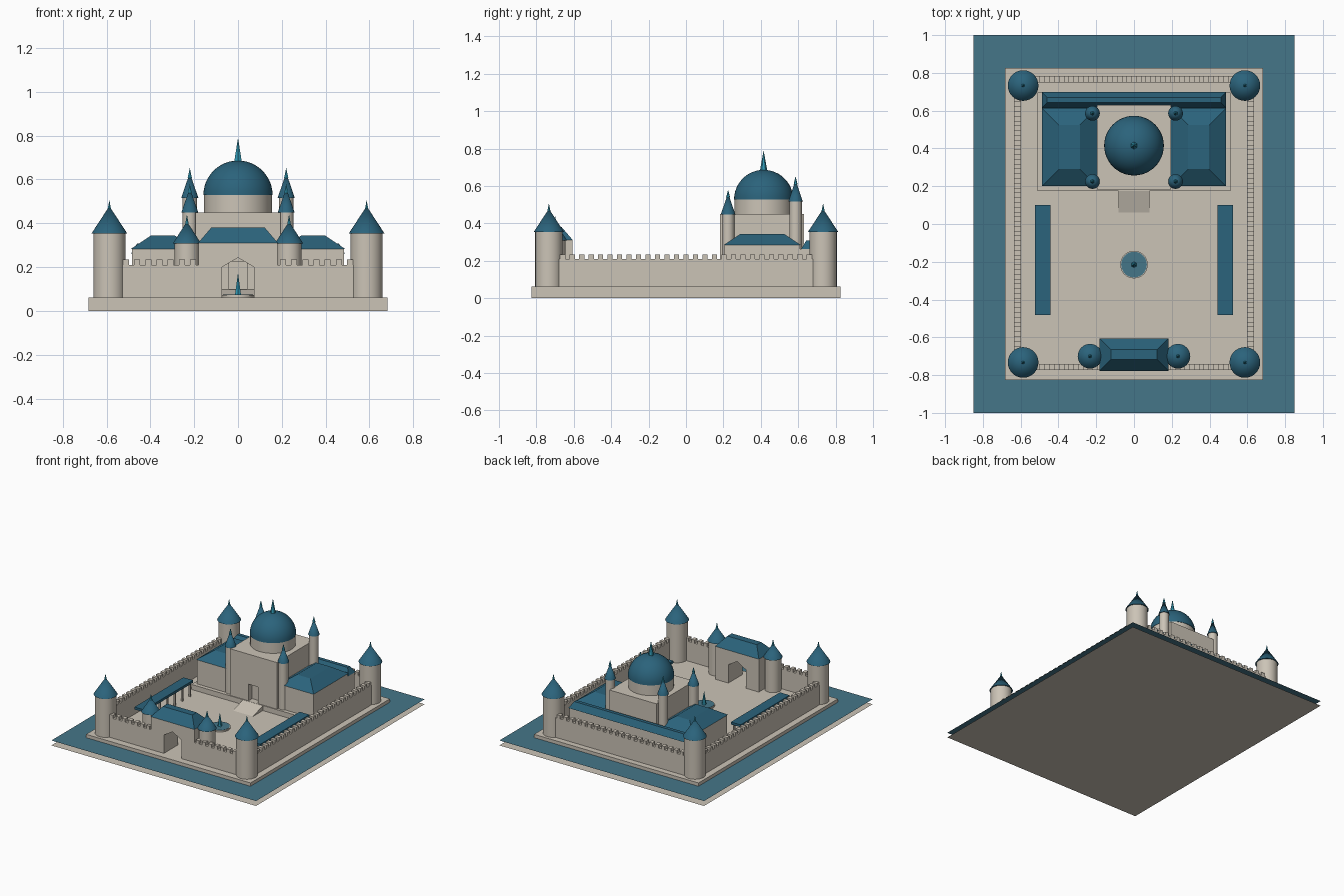
import bpy, bmesh, math
from mathutils import Matrix, Vector

if "Cube" in bpy.data.objects:
    bpy.data.objects.remove(bpy.data.objects["Cube"])


def material(name, rgb):
    m = bpy.data.materials.new(name)
    m.diffuse_color = (*rgb, 1)
    m.use_nodes = True
    m.node_tree.nodes["Principled BSDF"].inputs["Base Color"].default_value = m.diffuse_color
    return m


STONE = material("stone", (0.60, 0.55, 0.47))
ROOF = material("roof_teal", (0.024, 0.125, 0.20))
WATER = material("water_blue", (0.06, 0.18, 0.25))
SPIRE = material("spire_cyan", (0.03, 0.32, 0.46))
FLOOR = 0.062


def finish(name, bm, mat, smooth=False):
    bmesh.ops.recalc_face_normals(bm, faces=bm.faces)
    me = bpy.data.meshes.new(name)
    bm.to_mesh(me)
    bm.free()
    me.materials.append(mat)
    if smooth:
        me.shade_smooth()
        me.set_sharp_from_angle(angle=math.radians(35))
    ob = bpy.data.objects.new(name, me)
    bpy.context.collection.objects.link(ob)
    return ob


def add_box(bm, x0, x1, y0, y1, z0, z1):
    mat = Matrix.Translation(((x0 + x1) / 2, (y0 + y1) / 2, (z0 + z1) / 2)) @ \
        Matrix.Diagonal((x1 - x0, y1 - y0, z1 - z0, 1))
    bmesh.ops.create_cube(bm, size=1, matrix=mat)


def box(name, x0, x1, y0, y1, z0, z1, mat=STONE):
    bm = bmesh.new()
    add_box(bm, x0, x1, y0, y1, z0, z1)
    return finish(name, bm, mat)


def plane(name, hx, hy, z, mat):
    bm = bmesh.new()
    bm.faces.new([bm.verts.new((sx * hx, sy * hy, z))
                  for sx, sy in ((-1, -1), (1, -1), (1, 1), (-1, 1))])
    ob = finish(name, bm, mat)
    return ob


def hip_roof(name, x0, x1, y0, y1, z0, z1, ix, iy):
    """Box whose top is inset by ix, iy."""
    bm = bmesh.new()
    add_box(bm, x0, x1, y0, y1, z0, z1)
    cx, cy, zm = (x0 + x1) / 2, (y0 + y1) / 2, (z0 + z1) / 2
    for v in bm.verts:
        if v.co.z > zm:
            v.co.x += ix if v.co.x < cx else -ix
            v.co.y += iy if v.co.y < cy else -iy
    return finish(name, bm, ROOF)


def cone(name, x, y, z0, z1, r0, r1=0.0, mat=STONE, n=32):
    bm = bmesh.new()
    bmesh.ops.create_cone(bm, cap_ends=True, segments=n, radius1=r0, radius2=r1,
                          depth=z1 - z0, matrix=Matrix.Translation((x, y, (z0 + z1) / 2)))
    return finish(name, bm, mat, n > 8)


def prism(name, profile, axis, a, b, mat=STONE):
    """Extrude a closed profile: axis 'y' takes (x, z), axis 'x' takes (y, z)."""
    bm = bmesh.new()
    pts = [(u, a, w) if axis == 'y' else (a, u, w) for u, w in profile]
    f = bm.faces.new([bm.verts.new(p) for p in pts])
    d = Vector((0, b - a, 0)) if axis == 'y' else Vector((b - a, 0, 0))
    ext = bmesh.ops.extrude_face_region(bm, geom=[f], use_keep_orig=True)["geom"]
    bmesh.ops.translate(bm, vec=d, verts=[g for g in ext if isinstance(g, bmesh.types.BMVert)])
    return finish(name, bm, mat)


def turret(name, x, y, z0, z_eave, z_cone, z_tip, r, r_roof):
    cone(name + "_shaft", x, y, z0, z_eave, r, r)
    cone(name + "_roof", x, y, z_eave, z_cone, r_roof, 0, ROOF)
    t = 0.8
    cone(name + "_finial", x, y, z_eave + (z_cone - z_eave) * t, z_tip, 0.011, 0, SPIRE, 6)


def wall(name, along, c, t, s0, s1):
    """Battlemented wall centred at c, running from s0 to s1."""
    bm = bmesh.new()

    def part(a, b, z0, z1):
        if along == 'x':
            add_box(bm, a, b, c - t / 2, c + t / 2, z0, z1)
        else:
            add_box(bm, c - t / 2, c + t / 2, a, b, z0, z1)
    part(s0, s1, FLOOR, 0.21)
    n = round((s1 - s0) / 0.05)
    step = (s1 - s0) / n
    for i in range(n):
        m = s0 + (i + 0.5) * step
        part(m - step * 0.27, m + step * 0.27, 0.21, 0.234)
    finish(name, bm, STONE)


# Ground sheet, moat and island
plane("ground_sheet", 0.85, 1.0, 0.0, STONE)
plane("moat_water", 0.85, 1.0, 0.037, WATER)
box("island_plinth", -0.683, 0.683, -0.827, 0.827, 0, FLOOR)

# Curtain walls and corner towers
wall("back_wall", 'x', 0.766, 0.034, -0.587, 0.587)
for s, side in ((-1, "left"), (1, "right")):
    wall(side + "_wall", 'y', s * 0.617, 0.037, -0.735, 0.735)
    a, b = sorted((s * 0.18, s * 0.587))
    wall(side + "_front_wall", 'x', -0.757, 0.034, a, b)
    for y, end in ((-0.733, "front"), (0.733, "back")):
        turret(f"{end}_{side}_tower", s * 0.587, y, FLOOR, 0.354, 0.478, 0.507, 0.073, 0.081)
    # Gate turrets
    turret(side + "_gate_turret", s * 0.233, -0.70, FLOOR, 0.307, 0.408, 0.44, 0.056, 0.065)

# Gatehouse with pointed passage
prism("gatehouse", [(-0.18, FLOOR), (-0.073, FLOOR), (-0.073, 0.20), (0, 0.243), (0.073, 0.20),
                    (0.073, FLOOR), (0.18, FLOOR), (0.18, 0.31), (-0.18, 0.31)], 'y', -0.775, -0.607)
hip_roof("gatehouse_roof", -0.182, 0.182, -0.777, -0.605, 0.31, 0.38, 0.06, 0.06)

# Keep on its podium, with recessed door and ramp
box("keep_podium", -0.51, 0.51, 0.176, 0.695, FLOOR, 0.10)
keep = box("keep_body", -0.195, 0.195, 0.182, 0.63, 0.09, 0.45)
cutter = box("door_cutter", -0.04, 0.04, 0.10, 0.225, 0.10, 0.225)
cutter.hide_render = True
cutter.hide_viewport = True
cut = keep.modifiers.new("door", 'BOOLEAN')
cut.object = cutter
cut.operation = 'DIFFERENCE'
cut.solver = 'EXACT'
prism("door_ramp", [(0.06, FLOOR), (0.18, FLOOR), (0.18, 0.10)], 'x', -0.083, 0.083)

# Drum, dome and spire
cone("dome_drum", 0, 0.415, 0.45, 0.53, 0.155, 0.155, n=48)
bm = bmesh.new()
bmesh.ops.create_uvsphere(bm, u_segments=48, v_segments=24, radius=0.158)
bmesh.ops.bisect_plane(bm, geom=bm.verts[:] + bm.edges[:] + bm.faces[:], plane_co=(0, 0, 0),
                       plane_no=(0, 0, 1), clear_inner=True)
bmesh.ops.holes_fill(bm, edges=[e for e in bm.edges if e.is_boundary])
bmesh.ops.translate(bm, vec=(0, 0.415, 0.528), verts=bm.verts)
finish("dome", bm, ROOF, True)
cone("dome_spire", 0, 0.415, 0.68, 0.79, 0.02, 0, SPIRE, 6)

# Keep turrets, wings and arcades, mirrored left and right
for s, side in ((-1, "left"), (1, "right")):
    turret(side + "_front_keep_turret", s * 0.22, 0.225, 0.09, 0.448, 0.56, 0.58, 0.033, 0.039)
    turret(side + "_back_keep_turret", s * 0.22, 0.586, 0.09, 0.516, 0.63, 0.652, 0.033, 0.039)
    a, b = sorted((s * 0.19, s * 0.484))
    box(side + "_wing", a, b, 0.205, 0.61, 0.09, 0.283)
    a, b = sorted((s * 0.197, s * 0.488))
    hip_roof(side + "_wing_roof", a, b, 0.2, 0.615, 0.283, 0.343, 0.09, 0.09)
    a, b = sorted((s * 0.443, s * 0.523))
    box(side + "_arcade_roof", a, b, -0.482, 0.10, 0.16, 0.178, ROOF)
    bm = bmesh.new()
    for i in range(7):
        y = -0.46 + i * 0.09
        add_box(bm, s * 0.455 - 0.006, s * 0.455 + 0.006, y - 0.006, y + 0.006, FLOOR, 0.16)
    finish(side + "_arcade_posts", bm, STONE)

# Rear gallery
box("rear_gallery", -0.484, 0.484, 0.61, 0.69, 0.09, 0.262)
hip_roof("rear_gallery_roof", -0.488, 0.488, 0.615, 0.698, 0.262, 0.308, 0.028, 0.028)

# Courtyard fountain
cone("fountain_basin", 0, -0.215, FLOOR, 0.072, 0.073, 0.073)
cone("fountain_water", 0, -0.215, 0.07, 0.074, 0.068, 0.068, WATER)
cone("fountain_jet", 0, -0.215, 0.072, 0.174, 0.016, 0, SPIRE, 6)
